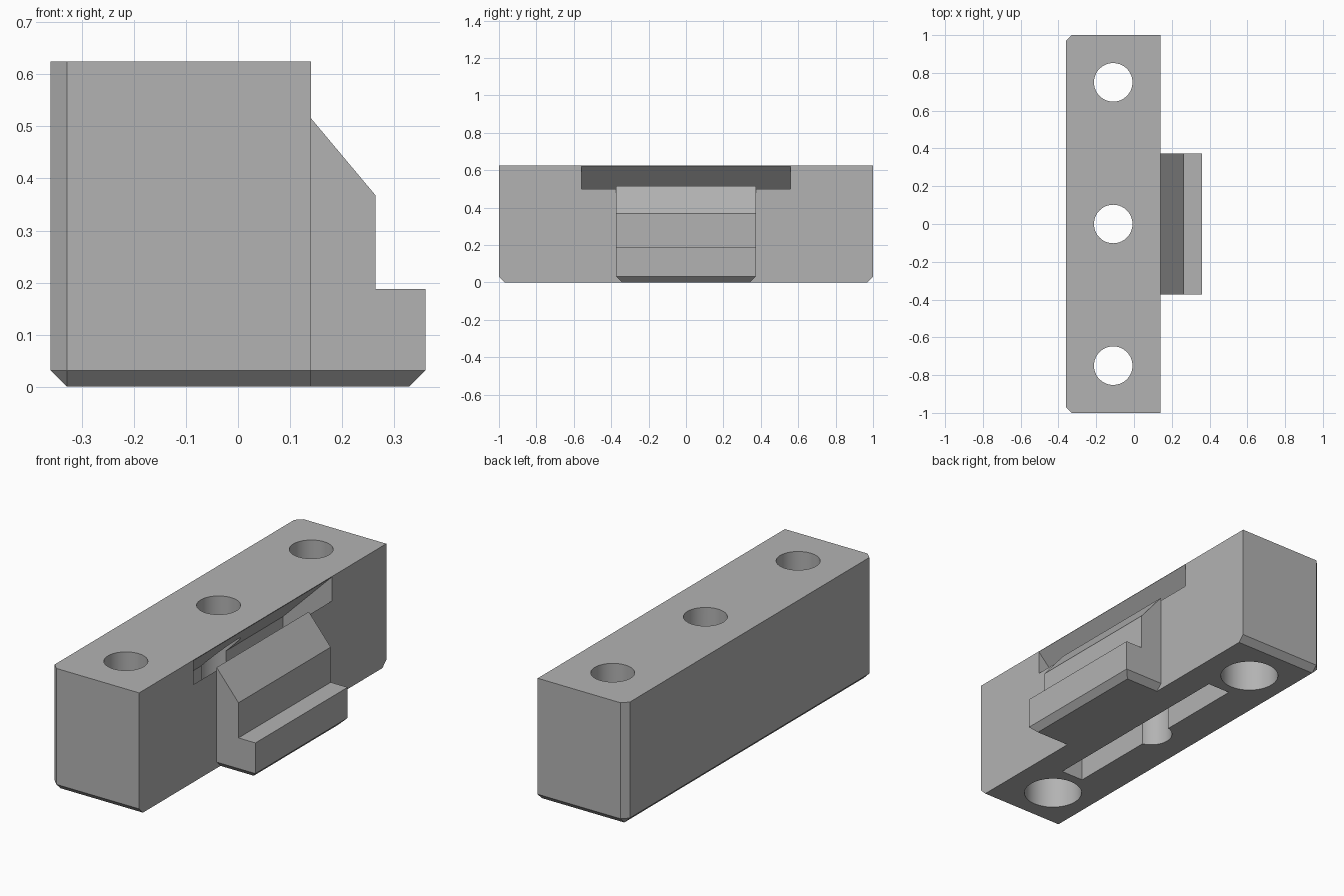
import bpy
import bmesh

if "Cube" in bpy.data.objects:
    bpy.data.objects.remove(bpy.data.objects["Cube"])

grey = bpy.data.materials.new("plain_grey")
grey.use_nodes = True
grey.diffuse_color = (0.45, 0.45, 0.45, 1)
grey.node_tree.nodes["Principled BSDF"].inputs["Base Color"].default_value = grey.diffuse_color

CHAMFER = 0.031
BACK_X, FACE_X, TIP_X = -0.36, 0.14, 0.36
HOLE_X = -0.11
TOP = 0.625


def extrude_profile(name, profile, half_width, bevel_rule=None):
    """Extrude an x-z profile along y, then chamfer the edges picked by a rule."""
    bm = bmesh.new()
    face = bm.faces.new([bm.verts.new((x, -half_width, z)) for x, z in profile])
    grown = bmesh.ops.extrude_face_region(bm, geom=[face])["geom"]
    moved = [v for v in grown if isinstance(v, bmesh.types.BMVert)]
    bmesh.ops.translate(bm, verts=moved, vec=(0, 2 * half_width, 0))
    bmesh.ops.recalc_face_normals(bm, faces=bm.faces)
    if bevel_rule:
        picked = [e for e in bm.edges if bevel_rule(*[v.co for v in e.verts])]
        bmesh.ops.bevel(bm, geom=picked, offset=CHAMFER, segments=1,
                        profile=0.5, affect='EDGES')
    mesh = bpy.data.meshes.new(name)
    bm.to_mesh(mesh)
    bm.free()
    obj = bpy.data.objects.new(name, mesh)
    bpy.context.collection.objects.link(obj)
    mesh.materials.append(grey)
    return obj


def cylinder(name, radius, y, bottom, top):
    bpy.ops.mesh.primitive_cylinder_add(
        vertices=64, radius=radius, depth=top - bottom,
        location=(HOLE_X, y, (top + bottom) / 2))
    obj = bpy.context.object
    obj.name = name
    obj.data.materials.append(grey)
    return obj


def cut(target, cutter):
    mod = target.modifiers.new("cut", 'BOOLEAN')
    mod.operation = 'DIFFERENCE'
    mod.solver = 'EXACT'
    mod.object = cutter
    cutter.hide_render = True
    bpy.context.view_layer.objects.active = target
    bpy.ops.object.modifier_apply(modifier=mod.name)
    bpy.data.objects.remove(cutter)


def bottom_except(x):
    """Rule for bottom edges, leaving the edge at the given x sharp."""
    return lambda a, b: max(a.z, b.z) < 0.001 and not (
        abs(a.x - x) < 0.001 and abs(b.x - x) < 0.001)


def block_edges(a, b):
    upright_back = max(a.x, b.x) < BACK_X + 0.001 and abs(a.z - b.z) > 0.1
    return upright_back or bottom_except(FACE_X)(a, b)


# Main block, chamfered underneath and on its back corners
block = extrude_profile("main_block", [
    (BACK_X, 0), (FACE_X, 0), (FACE_X, TOP), (BACK_X, TOP)], 1.0, block_edges)

# Relief slot rising from the base and turning outward at 45 degrees
SLOT_IN, SLOT_OUT, REACH = -0.137, -0.01, 0.1
lip, roof = 0.5, TOP - 0.002
slot = extrude_profile("slot_cutter", [
    (SLOT_IN, -0.1), (SLOT_OUT, -0.1),
    (SLOT_OUT, lip - (FACE_X - SLOT_OUT)), (FACE_X + REACH, lip + REACH),
    (FACE_X + REACH, roof + REACH), (SLOT_IN, roof - (FACE_X - SLOT_IN))], 0.56)
cut(block, slot)

# Three through holes, the outer two counterbored from below
for y in (-0.75, 0, 0.75):
    cut(block, cylinder("hole_cutter", 0.102, y, -0.1, TOP + 0.1))
    if y:
        cut(block, cylinder("counterbore_cutter", 0.14, y, -0.1, 0.3))

# Stepped clip tongue on the face
tongue = extrude_profile("clip_tongue", [
    (FACE_X, 0), (TIP_X, 0), (TIP_X, 0.188), (0.264, 0.188),
    (0.264, 0.368), (FACE_X, 0.516)], 0.373, bottom_except(FACE_X))

# Smooth hole walls, crisp edges elsewhere
bpy.ops.object.select_all(action='DESELECT')
for obj in (block, tongue):
    obj.select_set(True)
bpy.context.view_layer.objects.active = block
bpy.ops.object.shade_smooth_by_angle(angle=0.5)
